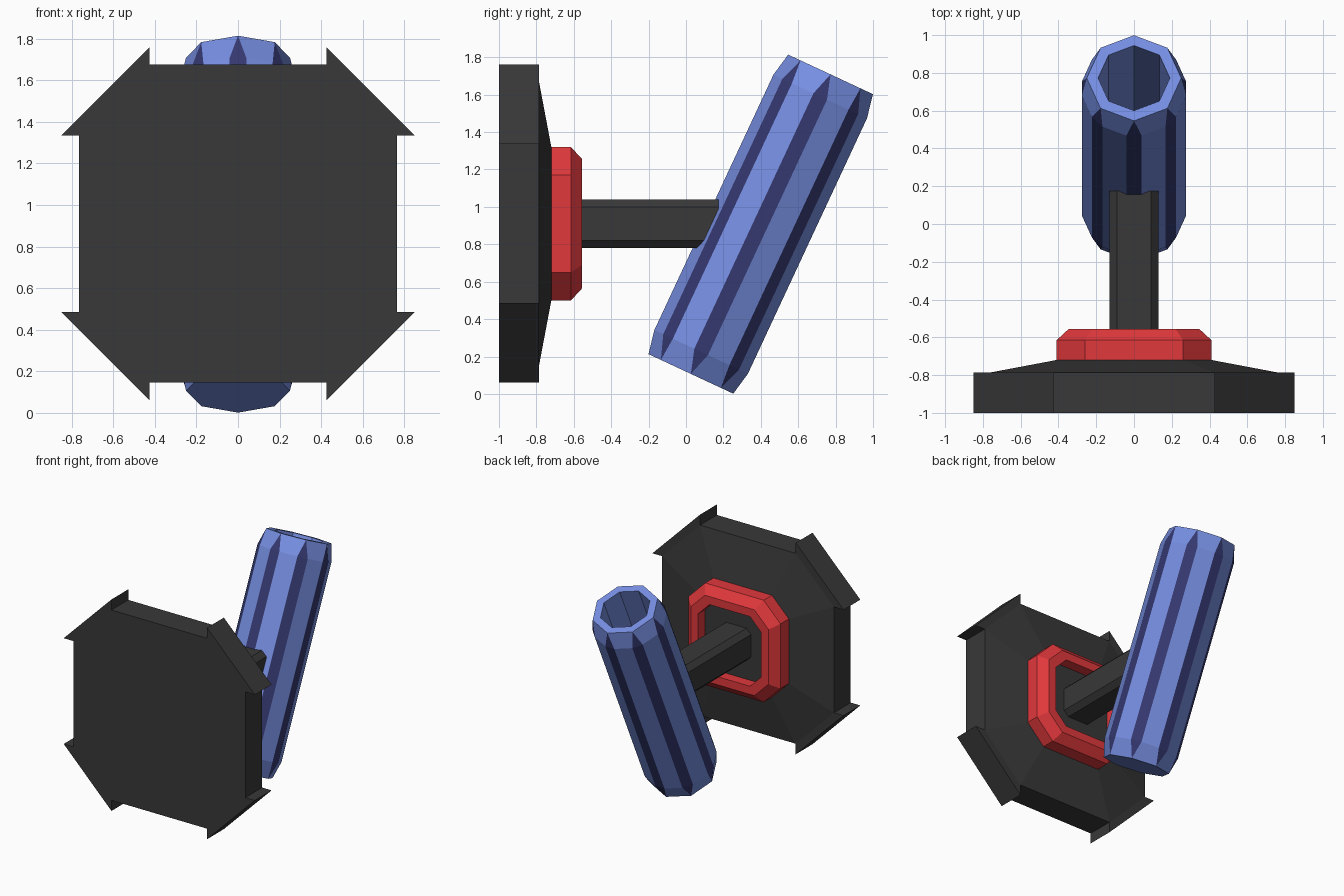
import bpy, bmesh
from math import sin, cos, pi, radians
from mathutils import Matrix

if "Cube" in bpy.data.objects:
    bpy.data.objects.remove(bpy.data.objects["Cube"])

MID = 0.91  # height of the wall plate centre


def material(name, rgb):
    m = bpy.data.materials.new(name)
    m.diffuse_color = (*rgb, 1)
    m.use_nodes = True
    m.node_tree.nodes["Principled BSDF"].inputs["Base Color"].default_value = m.diffuse_color
    return m


DARK = material("charcoal", (0.04, 0.04, 0.04))
RED = material("red", (0.75, 0.04, 0.045))
BLUE = material("blue", (0.18, 0.27, 0.75))
NAVY = material("navy", (0.035, 0.04, 0.16))


def finish(name, bm, *mats):
    bmesh.ops.remove_doubles(bm, verts=bm.verts, dist=1e-5)
    bmesh.ops.recalc_face_normals(bm, faces=bm.faces)
    me = bpy.data.meshes.new(name)
    bm.to_mesh(me)
    bm.free()
    for m in mats:
        me.materials.append(m)
    ob = bpy.data.objects.new(name, me)
    bpy.context.collection.objects.link(ob)
    return ob


def octagon(r, c):
    """Square of half-width r whose corners are cut back to c."""
    return [(c, r), (-c, r), (-r, c), (-r, -c), (-c, -r), (c, -r), (r, -c), (r, c)]


def loft(name, sections, mat, closed=False):
    """Skin (y, xz-points) sections; cap the ends, or join last to first."""
    bm = bmesh.new()
    rings = [[bm.verts.new((x, y, MID + z)) for x, z in pts] for y, pts in sections]
    pairs = list(zip(rings, rings[1:]))
    if closed:
        pairs.append((rings[-1], rings[0]))
    else:
        bm.faces.new(rings[0])
        bm.faces.new(rings[-1])
    for a, b in pairs:
        for i in range(len(a)):
            j = (i + 1) % len(a)
            bm.faces.new((a[i], a[j], b[j], b[i]))
    return finish(name, bm, mat)


# Plate: straight sides set in, diagonal sides standing proud
quarter = [(0.425, 0.765), (0.425, 0.85), (0.85, 0.425), (0.765, 0.425)]
outline = []
for sx, sz in ((1, 1), (1, -1), (-1, -1), (-1, 1)):
    pts = [(x * sx, z * sz) for x, z in quarter]
    outline += pts if sx * sz > 0 else pts[::-1]
loft("wall_plate", [(-1, outline), (-0.787, outline)], DARK)
loft("plate_taper", [(-0.787, octagon(0.765, 0.425)), (-0.72, octagon(0.41, 0.26))], DARK)

# Red collar with a recessed dark centre
loft("collar", [(-0.72, octagon(0.41, 0.26)), (-0.615, octagon(0.41, 0.26)),
                (-0.555, octagon(0.345, 0.22)), (-0.555, octagon(0.28, 0.18)),
                (-0.72, octagon(0.28, 0.18))], RED, closed=True)
loft("collar_centre", [(-0.72, octagon(0.28, 0.18)), (-0.64, octagon(0.28, 0.18))], DARK)

# Arm
loft("arm", [(-0.64, octagon(0.13, 0.09)), (0.175, octagon(0.13, 0.09))], DARK)

# Tilted tube: eight-sided ends, each corner opening into a flat dark stripe
LENGTH, BEVEL, DEPTH = 1.767, 0.13, 1.6
bm = bmesh.new()


def ring(r, z):
    return [bm.verts.new((r * cos(i * pi / 4), r * sin(i * pi / 4), z)) for i in range(8)]


def split_ring(z, r=0.276, w=0.04):
    out = []
    for i in range(8):
        c, s = cos(i * pi / 4), sin(i * pi / 4)
        out.append([bm.verts.new((r * c - k * s, r * s + k * c, z)) for k in (-w, w)])
    return out


bottom, top = ring(0.25, 0), ring(0.25, LENGTH)
low, high = split_ring(BEVEL), split_ring(LENGTH - BEVEL)
rim, floor = ring(0.19, LENGTH), ring(0.19, LENGTH - DEPTH)
bm.faces.new(bottom)
bm.faces.new(floor)
for i in range(8):
    j = (i + 1) % 8
    for end, body in ((bottom, low), (top, high)):
        bm.faces.new((end[i], *body[i])).material_index = 1
        bm.faces.new((end[i], end[j], body[j][0], body[i][1]))
    bm.faces.new((*low[i], *high[i][::-1])).material_index = 1
    bm.faces.new((low[i][1], low[j][0], high[j][0], high[i][1]))
    bm.faces.new((top[i], top[j], rim[j], rim[i]))
    bm.faces.new((rim[i], rim[j], floor[j], floor[i]))
tube = finish("tube", bm, BLUE, NAVY)
tube.data.transform(Matrix.Translation((0, 0.026, 0.107)) @ Matrix.Rotation(radians(-25), 4, 'X'))
